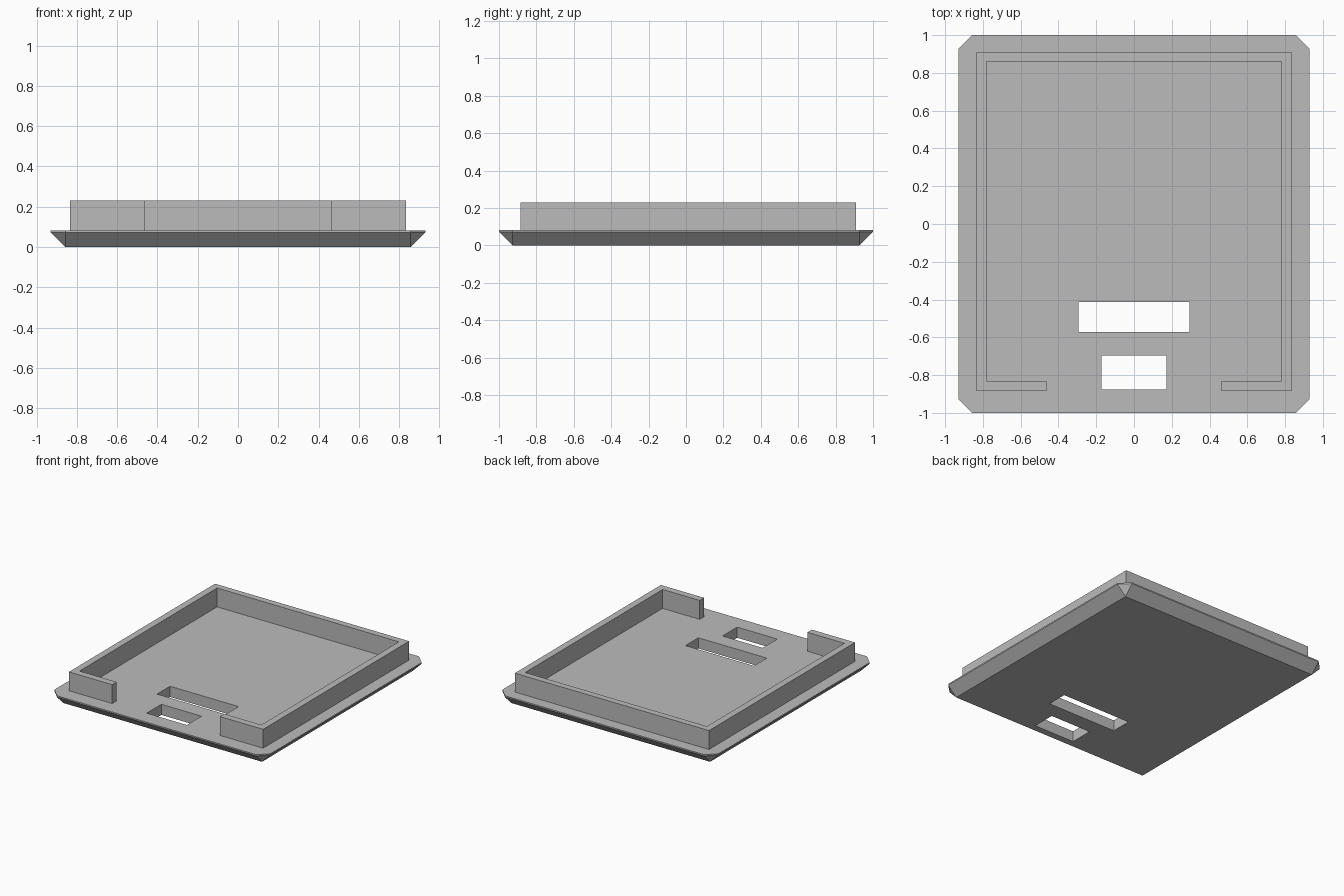
import bpy
import bmesh

if "Cube" in bpy.data.objects:
    bpy.data.objects.remove(bpy.data.objects["Cube"], do_unlink=True)

# Single grey material
grey = bpy.data.materials.new("plain grey")
grey.use_nodes = True
COLOUR = (0.5, 0.5, 0.5, 1)
grey.diffuse_color = COLOUR
grey.node_tree.nodes["Principled BSDF"].inputs["Base Color"].default_value = COLOUR

PLATE_TOP, WALL_TOP = 0.083, 0.23


def finish(name, bm):
    bmesh.ops.recalc_face_normals(bm, faces=bm.faces)
    mesh = bpy.data.meshes.new(name)
    bm.to_mesh(mesh)
    bm.free()
    mesh.materials.append(grey)
    obj = bpy.data.objects.new(name, mesh)
    bpy.context.scene.collection.objects.link(obj)
    return obj


def extrude_outline(bm, outline, z0, z1):
    face = bm.faces.new([bm.verts.new((x, y, z0)) for x, y in outline])
    out = bmesh.ops.extrude_face_region(bm, geom=[face])
    for v in out["geom"]:
        if isinstance(v, bmesh.types.BMVert):
            v.co.z = z1


def rectangle(x, y0, y1):
    return [(-x, y0), (x, y0), (x, y1), (-x, y1)]


# Base plate: square-cornered bottom flaring to a clipped-corner rim
bm = bmesh.new()
IN_X, IN_Y, OUT_X, OUT_Y = 0.857, 0.928, 0.93, 1.0
for sx in (-1, 1):
    for sy in (-1, 1):
        bm.verts.new((sx * IN_X, sy * IN_Y, 0))
        for z in (0.073, PLATE_TOP):
            bm.verts.new((sx * OUT_X, sy * IN_Y, z))
            bm.verts.new((sx * IN_X, sy * OUT_Y, z))
bmesh.ops.convex_hull(bm, input=bm.verts)
bmesh.ops.dissolve_limit(bm, angle_limit=0.01, verts=bm.verts, edges=bm.edges)
plate = finish("base_plate", bm)

# Two rectangular slots cut through the plate
bm = bmesh.new()
for x, y0, y1 in ((0.295, -0.573, -0.414), (0.173, -0.875, -0.695)):
    extrude_outline(bm, rectangle(x, y0, y1), -0.1, 0.3)
cutter = finish("slot_cutter", bm)
cutter.hide_render = True
cut = plate.modifiers.new("slots", 'BOOLEAN')
cut.operation = 'DIFFERENCE'
cut.solver = 'EXACT'
cut.object = cutter
bpy.context.view_layer.objects.active = plate
bpy.ops.object.modifier_apply(modifier=cut.name)
bpy.data.objects.remove(cutter, do_unlink=True)

# Raised wall with an opening at the front
half = [(0.463, -0.83), (0.463, -0.884), (0.835, -0.884), (0.835, 0.91)]
inner = [(0.782, 0.86), (0.782, -0.83)]
outline = half + [(-x, y) for x, y in reversed(half)]
outline += [(-x, y) for x, y in reversed(inner)] + inner
bm = bmesh.new()
extrude_outline(bm, outline, PLATE_TOP - 0.005, WALL_TOP)
finish("rim_wall", bm)
